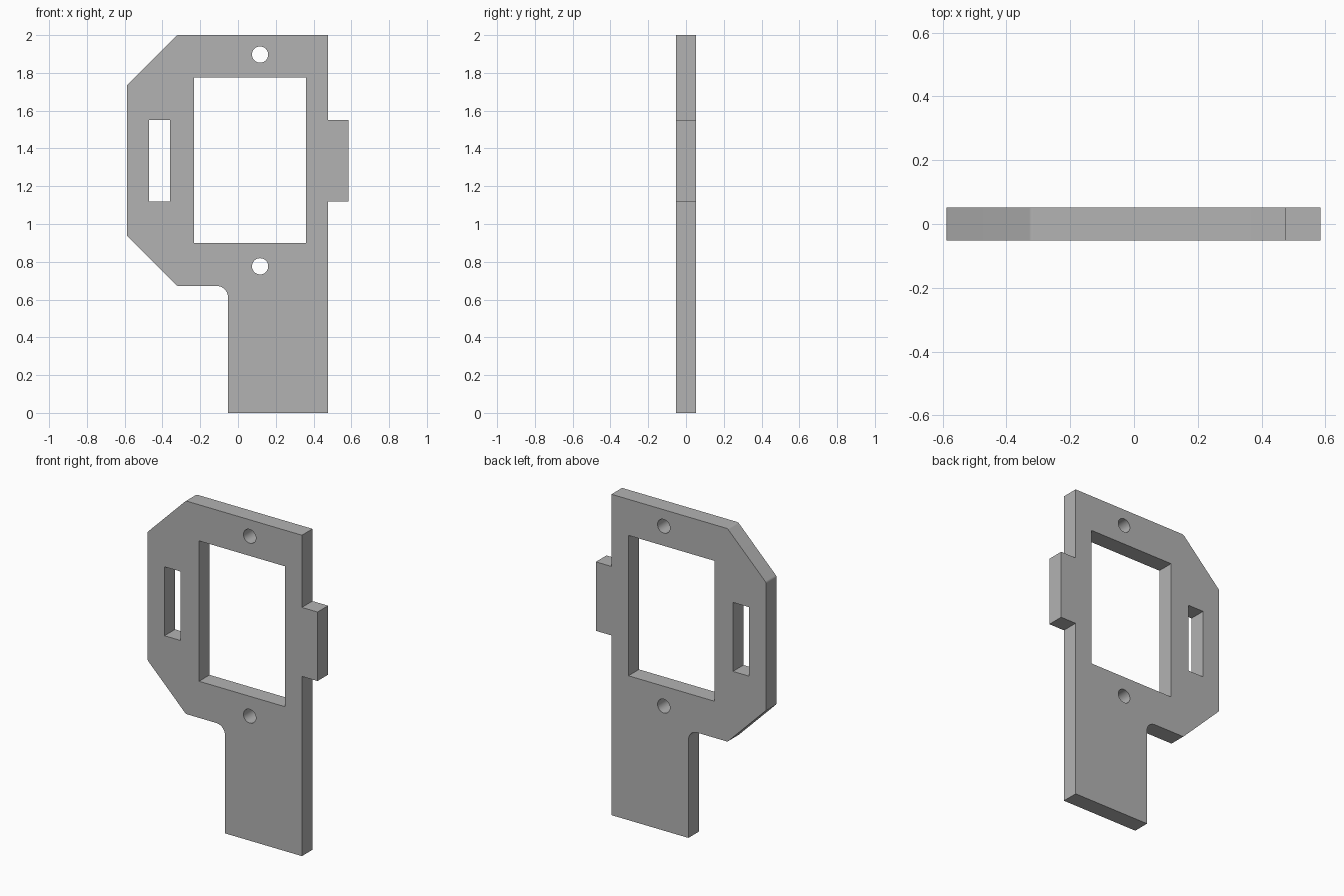
import bpy
import math
from mathutils import Vector

cube = bpy.data.objects.get("Cube")
if cube:
    bpy.data.objects.remove(cube, do_unlink=True)

THICKNESS = 0.104

# Plain grey material
grey = bpy.data.materials.new("plain_grey")
grey.use_nodes = True
colour = (0.45, 0.45, 0.45, 1)
grey.diffuse_color = colour
grey.node_tree.nodes["Principled BSDF"].inputs["Base Color"].default_value = colour


def rounded(corners, steps=8):
    """Outline from (x, z, radius) corners, with an arc where radius > 0."""
    points = []
    for i, (x, z, r) in enumerate(corners):
        p = Vector((x, z))
        if r == 0:
            points.append(p)
            continue
        a = (Vector(corners[i - 1][:2]) - p).normalized()
        b = (Vector(corners[(i + 1) % len(corners)][:2]) - p).normalized()
        half = a.angle(b) / 2
        centre = p + (a + b).normalized() * r / math.sin(half)
        start = p + a * r / math.tan(half) - centre
        end = p + b * r / math.tan(half) - centre
        sweep = start.angle_signed(end)
        for k in range(steps + 1):
            t = -sweep * k / steps
            c, s = math.cos(t), math.sin(t)
            points.append(centre + Vector((start.x * c - start.y * s,
                                           start.x * s + start.y * c)))
    return points


def rectangle(x0, x1, z0, z1):
    return [(x0, z0), (x0, z1), (x1, z1), (x1, z0)]


def circle(x, z, r, sides=32):
    return [(x + r * math.cos(math.tau * k / sides),
             z + r * math.sin(math.tau * k / sides)) for k in range(sides)]


# Outer edge: handle, side tab, chamfered left side and filleted inner corner
outline = rounded([
    (-0.053, 0, 0), (0.477, 0, 0),
    (0.477, 1.12, 0), (0.585, 1.12, 0), (0.585, 1.55, 0), (0.477, 1.55, 0),
    (0.477, 2, 0), (-0.323, 2, 0.02),
    (-0.588, 1.735, 0.02), (-0.588, 0.937, 0.02),
    (-0.323, 0.672, 0.02), (-0.053, 0.672, 0.06),
])

# Window, slot and two screw holes
openings = [
    rectangle(-0.232, 0.36, 0.9, 1.775),
    rectangle(-0.47, -0.36, 1.12, 1.55),
    circle(0.117, 1.897, 0.043),
    circle(0.117, 0.776, 0.043),
]

# Filled flat profile, extruded to the plate thickness
curve = bpy.data.curves.new("plate_profile", "CURVE")
curve.dimensions = "2D"
curve.fill_mode = "BOTH"
curve.extrude = THICKNESS / 2
curve.materials.append(grey)
for loop in [outline] + openings:
    spline = curve.splines.new("POLY")
    spline.points.add(len(loop) - 1)
    for point, (x, z) in zip(spline.points, loop):
        point.co = (x, z, 0, 1)
    spline.use_cyclic_u = True

plate = bpy.data.objects.new("mounting_plate", curve)
bpy.context.collection.objects.link(plate)
plate.rotation_euler.x = math.pi / 2

# Turn into a mesh with crisp edges and smooth holes
bpy.ops.object.select_all(action="DESELECT")
plate.select_set(True)
bpy.context.view_layer.objects.active = plate
bpy.ops.object.convert(target="MESH")
bpy.ops.object.mode_set(mode="EDIT")
bpy.ops.mesh.select_all(action="SELECT")
bpy.ops.mesh.remove_doubles(threshold=0.0001)
bpy.ops.mesh.normals_make_consistent(inside=False)
bpy.ops.object.mode_set(mode="OBJECT")
bpy.ops.object.transform_apply(location=False, rotation=True, scale=False)
bpy.ops.object.shade_smooth_by_angle(angle=math.radians(30))
